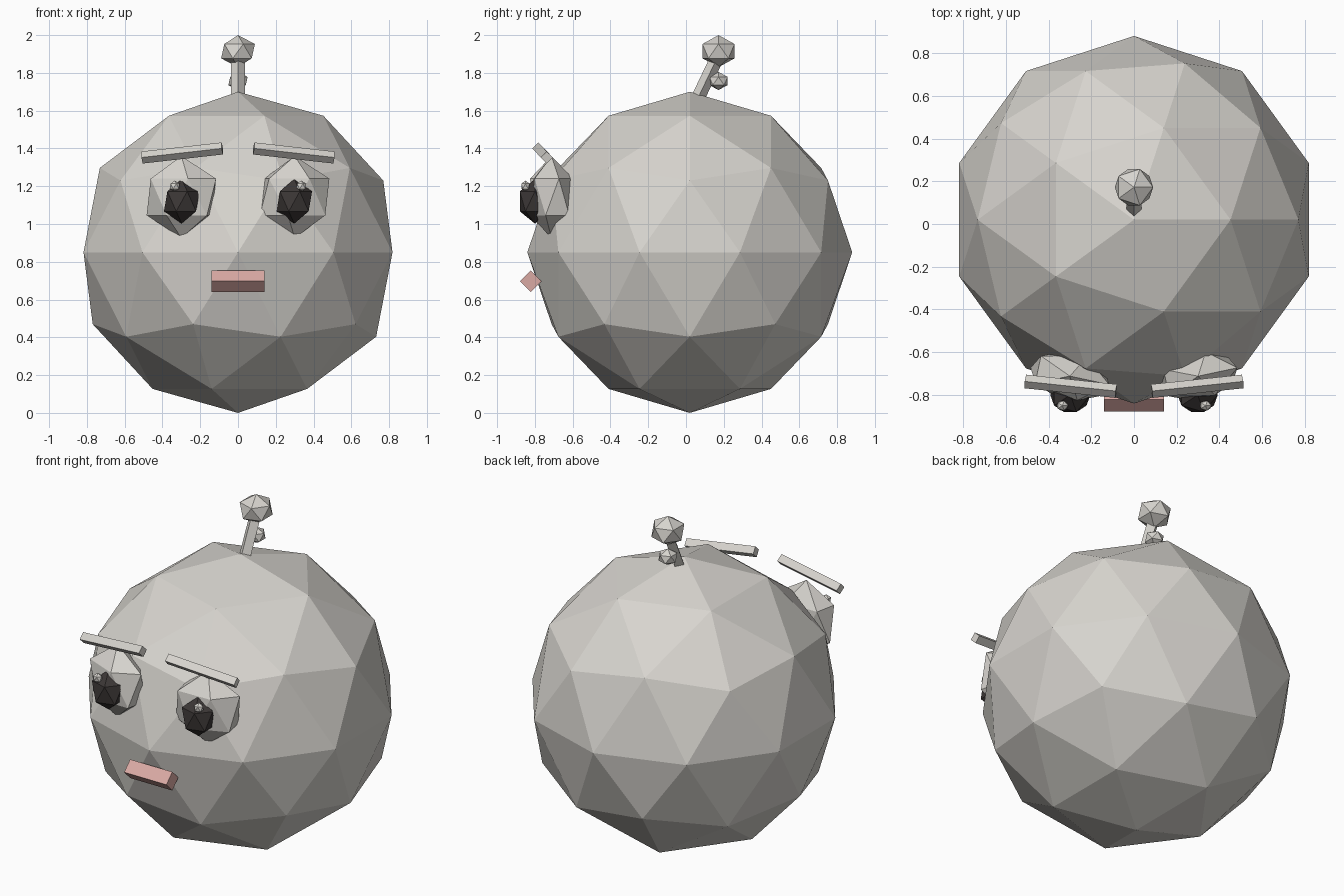
import bpy, math
from mathutils import Vector

cube = bpy.data.objects.get("Cube")
if cube:
    bpy.data.objects.remove(cube, do_unlink=True)


def material(name, rgb):
    mat = bpy.data.materials.new(name)
    mat.use_nodes = True
    mat.diffuse_color = (*rgb, 1)
    mat.node_tree.nodes["Principled BSDF"].inputs["Base Color"].default_value = (*rgb, 1)
    return mat


stone = material("warm_light_grey", (0.68, 0.66, 0.62))
pink = material("soft_pink", (0.70, 0.40, 0.37))
dark = material("dark_brown_black", (0.045, 0.038, 0.037))


def finish(name, mat):
    obj = bpy.context.object
    obj.name = name
    obj.data.materials.append(mat)
    return obj


def ball(name, centre, radii, mat, detail=1, yaw=0):
    """Faceted, stretched ball."""
    bpy.ops.mesh.primitive_ico_sphere_add(subdivisions=detail, radius=1, location=centre)
    obj = finish(name, mat)
    obj.scale = radii
    obj.rotation_euler.z = math.radians(yaw)
    return obj


def bar(name, start, end, radius, mat):
    """Square bar standing on its edge between two points."""
    a, b = Vector(start), Vector(end)
    bpy.ops.mesh.primitive_cylinder_add(vertices=4, radius=radius, depth=(b - a).length,
                                        location=(a + b) / 2)
    obj = finish(name, mat)
    obj.rotation_euler = (b - a).to_track_quat("Z", "Y").to_euler()
    return obj


# Round head
ball("head", (0, 0.02, 0.85), (0.86, 0.86, 0.85), stone, detail=2)

# Stalk with a large and a small knob
bar("stalk", (0, 0.06, 1.66), (0, 0.165, 1.88), 0.036, stone)
ball("stalk_knob", (0, 0.172, 1.915), (0.1, 0.1, 0.085), stone)
ball("small_knob", (0, 0.172, 1.757), (0.057, 0.057, 0.048), stone)

# Eyes and brows on both sides
for side, s in (("left", 1), ("right", -1)):
    ball(side + "_eye", (s * 0.3, -0.712, 1.143), (0.21, 0.122, 0.217), stone, yaw=s * 12)
    ball(side + "_pupil", (s * 0.298, -0.80, 1.12), (0.105, 0.094, 0.118), dark)
    ball(side + "_eye_glint", (s * 0.335, -0.85, 1.2), (0.03, 0.026, 0.03), stone)
    bar(side + "_brow", (s * 0.083, -0.782, 1.40), (s * 0.508, -0.737, 1.352), 0.032, stone)

# Mouth
bar("mouth", (-0.14, -0.822, 0.697), (0.14, -0.822, 0.697), 0.056, pink)
